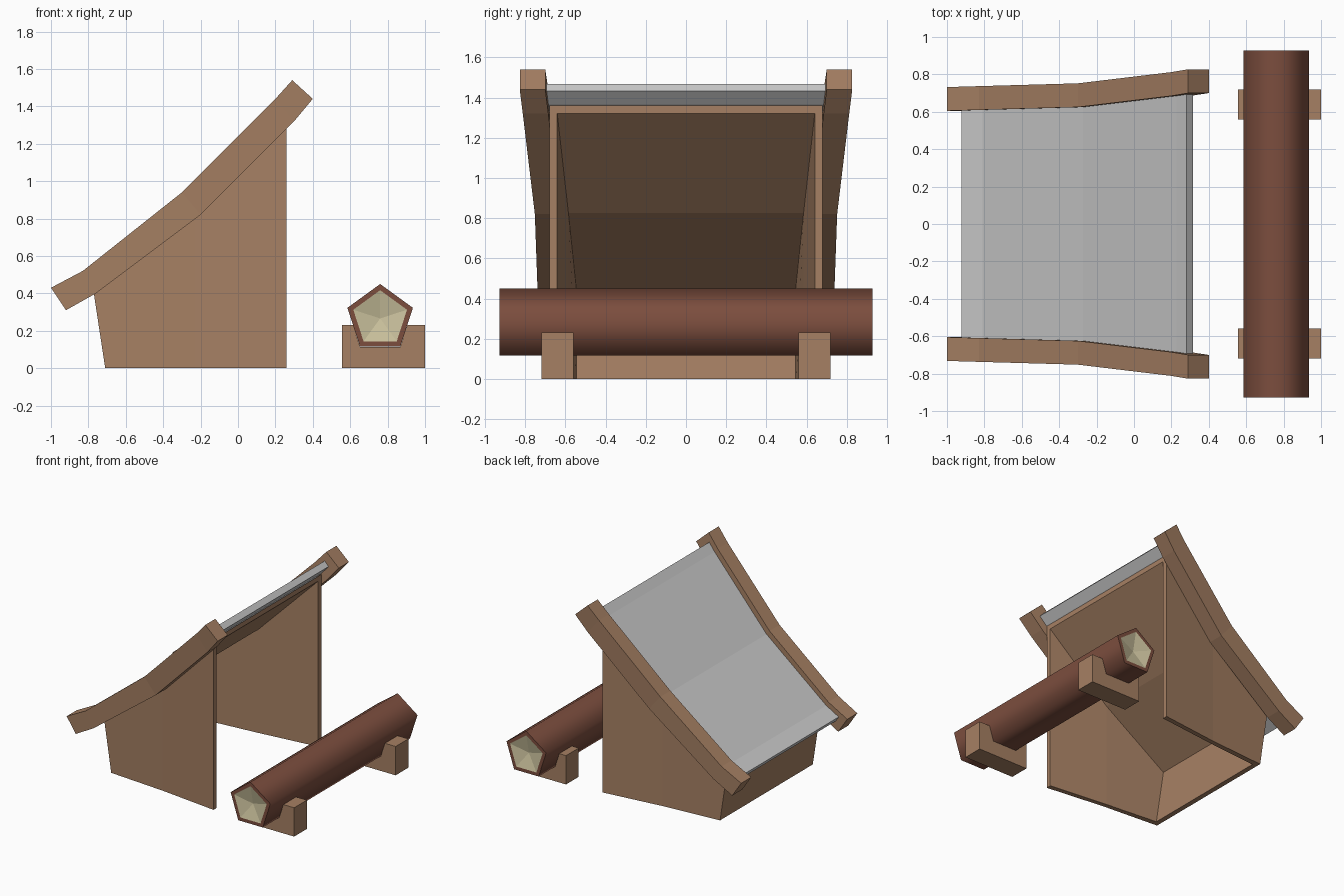
import bpy, bmesh, math
from mathutils import Vector

if "Cube" in bpy.data.objects:
    bpy.data.objects.remove(bpy.data.objects["Cube"])


def material(name, rgb):
    m = bpy.data.materials.new(name)
    m.diffuse_color = (*rgb, 1)
    m.use_nodes = True
    m.node_tree.nodes["Principled BSDF"].inputs["Base Color"].default_value = m.diffuse_color
    return m


wood = material("wood", (0.38, 0.215, 0.125))
grey = material("roof grey", (0.58, 0.58, 0.58))
bark = material("red bark", (0.20, 0.075, 0.048))
cream = material("cut wood cream", (0.60, 0.54, 0.34))


def finish(name, bm, *mats):
    bmesh.ops.recalc_face_normals(bm, faces=bm.faces)
    me = bpy.data.meshes.new(name)
    bm.to_mesh(me)
    bm.free()
    for m in mats:
        me.materials.append(m)
    ob = bpy.data.objects.new(name, me)
    bpy.context.collection.objects.link(ob)
    return ob


def loft(name, sections, mat):
    """Skin a row of equal loops and cap both ends."""
    bm = bmesh.new()
    rows = [[bm.verts.new(p) for p in s] for s in sections]
    n = len(rows[0])
    for a, b in zip(rows, rows[1:]):
        for i in range(n):
            j = (i + 1) % n
            bm.faces.new((a[i], a[j], b[j], b[i]))
    bm.faces.new(rows[0])
    bm.faces.new(rows[-1])
    return finish(name, bm, mat)


# Roof stations: top (x, z), bottom (x, z), inner y of the edge beam
top = [(-1, .43), (-.83, .52), (-.30, .94), (.20, 1.44), (.29, 1.54)]
bot = [(-.92, .31), (-.76, .40), (-.20, .82), (.30, 1.32), (.40, 1.44)]
inner_y = [.605, .61, .625, .685, .70]
stations = [Vector((*p, *q, y)) for p, q, y in zip(top, bot, inner_y)]

# Curved edge beams on both sides of the roof
for side, label in ((-1, "front"), (1, "back")):
    secs = []
    for px, pz, qx, qz, y in stations:
        a, b = side * y, side * (y + .127)
        secs.append([(px, a, pz), (qx, a, qz), (qx, b, qz), (px, b, pz)])
    loft(label + "_roof_beam", secs, wood)

# Grey roof sheet between the beams, pulled in at both ends
sheet = stations[:]
sheet[0] = stations[0].lerp(stations[1], .33)
sheet[4] = stations[4].lerp(stations[3], .43)
secs = []
for s in sheet:
    p, q, y = Vector(s[:2]), Vector(s[2:4]), s[4] + .001
    u, l = p.lerp(q, .27), p.lerp(q, .60)
    secs.append([(u.x, y, u.y), (l.x, y, l.y), (l.x, -y, l.y), (u.x, -y, u.y)])
loft("roof_sheet", secs, grey)


# Hut shell: solid body hollowed out, open at the bottom and at +x
def ring(x_low, z_low, x_high, z_high, y):
    return [(x_low, y, z_low), (x_high, y, z_high),
            (x_high, -y, z_high), (x_low, -y, z_low)]


hut = loft("hut_shell", [ring(-.71, 0, -.778, .447, .585),
                         ring(-.23, 0, -.23, .868, .622),
                         ring(.26, 0, .26, 1.36, .68)], wood)
cutter = loft("hollow_cutter", [ring(-.655, -.1, -.737, .44, .545),
                                ring(-.23, -.1, -.23, .826, .585),
                                ring(.36, -.1, .36, 1.422, .652)], wood)
cutter.hide_render = True
mod = hut.modifiers.new("hollow", 'BOOLEAN')
mod.operation = 'DIFFERENCE'
mod.solver = 'EXACT'
mod.object = cutter
bpy.context.view_layer.objects.active = hut
hut.select_set(True)
bpy.ops.object.modifier_apply(modifier=mod.name)
bpy.data.objects.remove(cutter)

# Log supports with a notch that cradles the log
profile = [(.555, 0), (1, 0), (1, .23), (.905, .23),
           (.868, .114), (.652, .114), (.615, .23), (.555, .23)]
for side, label in ((-1, "front"), (1, "back")):
    loft(label + "_log_support",
         [[(x, side * y, z) for x, z in profile] for y in (.56, .72)], wood)

# Five-sided log, smooth sides, with a bark rim and dished cut ends
bm = bmesh.new()


def pentagon(r, y):
    return [bm.verts.new((.76 + r * math.sin(i * math.tau / 5), y,
                          .266 + r * math.cos(i * math.tau / 5))) for i in range(5)]


outer = {}
for s in (-1, 1):
    outer[s] = pentagon(.184, s * .928)
    inner = pentagon(.151, s * .928)
    centre = bm.verts.new((.76, s * .895, .266))
    for i in range(5):
        j = (i + 1) % 5
        bm.faces.new((outer[s][i], outer[s][j], inner[j], inner[i]))
        bm.faces.new((inner[i], inner[j], centre)).material_index = 1
for i in range(5):
    j = (i + 1) % 5
    f = bm.faces.new((outer[-1][i], outer[-1][j], outer[1][j], outer[1][i]))
    f.smooth = True
finish("log", bm, bark, cream)
